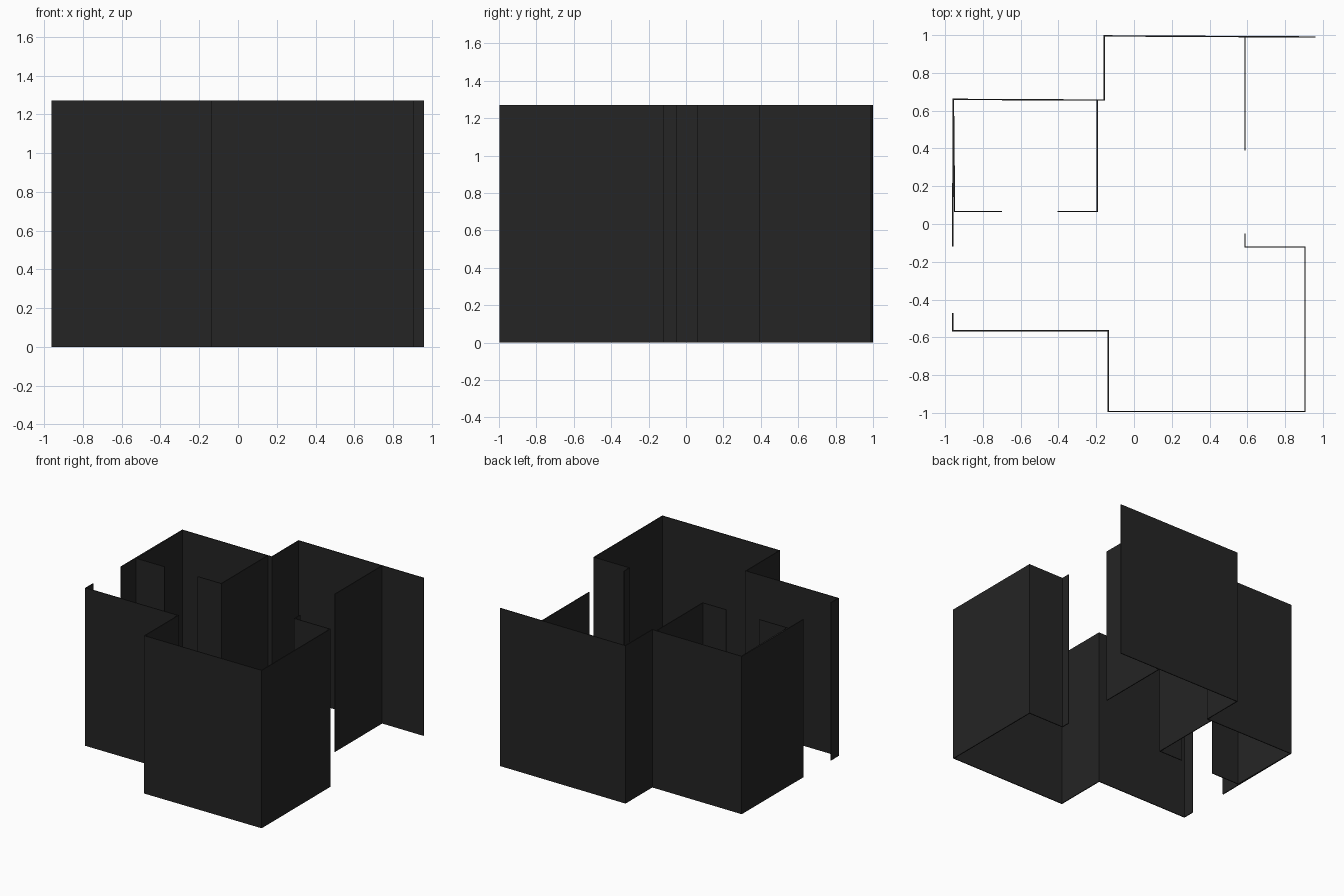
import bpy, bmesh

if "Cube" in bpy.data.objects:
    bpy.data.objects.remove(bpy.data.objects["Cube"])

HEIGHT = 1.27
THICKNESS = 0.007

wall_paint = bpy.data.materials.new("charcoal")
wall_paint.diffuse_color = (0.018, 0.018, 0.018, 1)
wall_paint.use_nodes = True
wall_paint.node_tree.nodes["Principled BSDF"].inputs["Base Color"].default_value = wall_paint.diffuse_color


def wall(name, path):
    """Thin upright wall following a floor-plan path."""
    bm = bmesh.new()
    low = [bm.verts.new((x, y, 0)) for x, y in path]
    high = [bm.verts.new((x, y, HEIGHT)) for x, y in path]
    for i in range(len(path) - 1):
        bm.faces.new((low[i], low[i + 1], high[i + 1], high[i]))
    mesh = bpy.data.meshes.new(name)
    bm.to_mesh(mesh)
    bm.free()
    mesh.materials.append(wall_paint)
    obj = bpy.data.objects.new(name, mesh)
    bpy.context.collection.objects.link(obj)
    solid = obj.modifiers.new("thickness", 'SOLIDIFY')
    solid.thickness = THICKNESS
    solid.offset = 0
    solid.use_even_offset = True


# Front outer wall, between the left and right openings
wall("front_outer_wall", [(-0.96, -0.47), (-0.96, -0.565), (-0.137, -0.565),
                          (-0.137, -0.993), (0.905, -0.993), (0.905, -0.122),
                          (0.588, -0.122), (0.588, -0.05)])

# Back outer wall, stepping around the small room to the left opening
wall("back_outer_wall", [(0.96, 0.99), (-0.158, 0.996), (-0.158, 0.656),
                         (-0.195, 0.656), (-0.957, 0.66), (-0.96, -0.12)])

# Right wall of the back room
wall("back_right_wall", [(0.588, 0.39), (0.588, 0.99)])

# Small room with a doorway in its front wall
wall("small_room_right_wall", [(-0.195, 0.656), (-0.195, 0.066), (-0.405, 0.066)])
wall("small_room_left_wall", [(-0.70, 0.066), (-0.95, 0.066), (-0.956, 0.66)])
